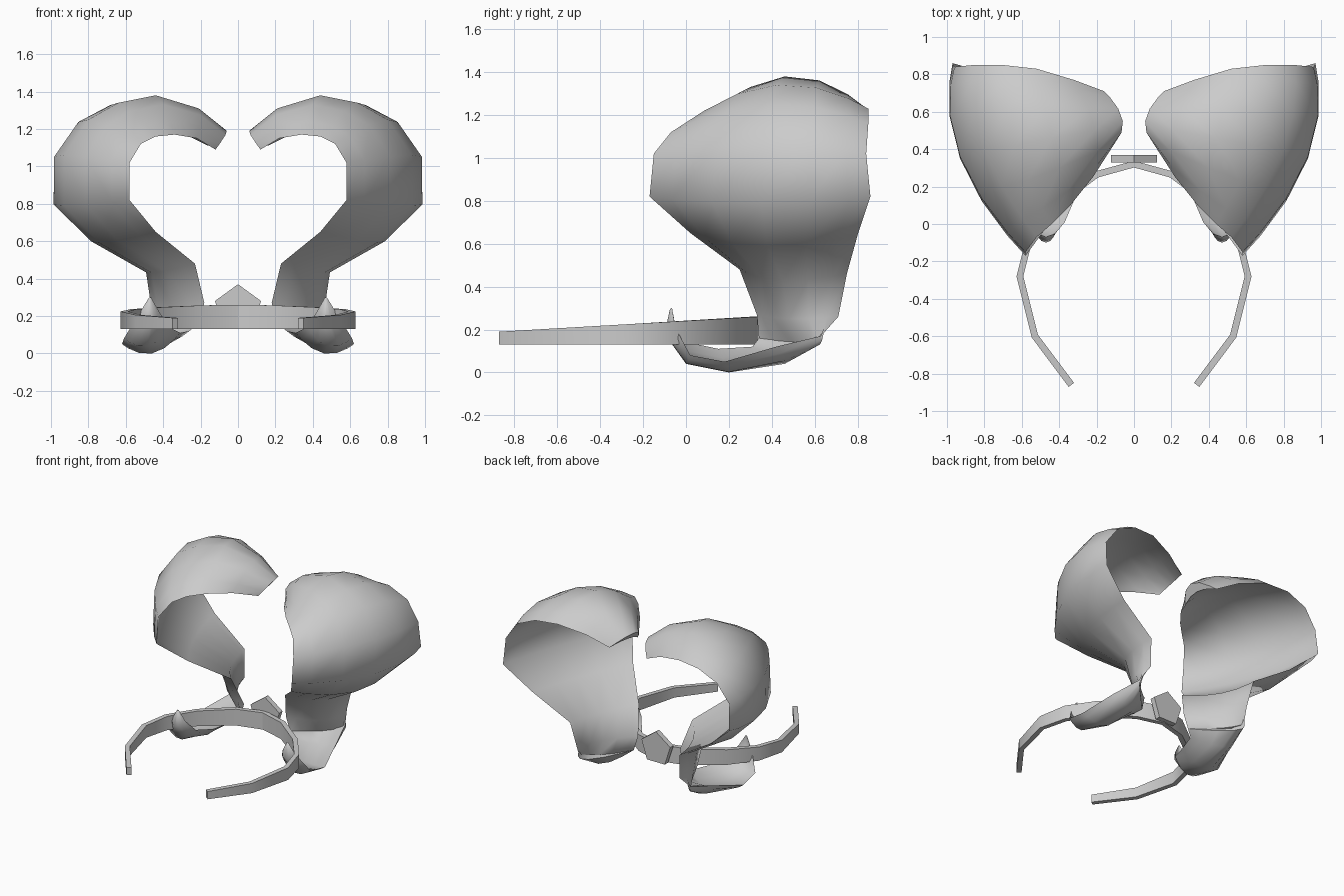
import bpy, bmesh, math
from mathutils import Vector

if "Cube" in bpy.data.objects:
    bpy.data.objects.remove(bpy.data.objects["Cube"])


def loft(name, rings, angle, mirror=True):
    """Skin closed rings of equal size, cap both ends, optionally mirror over x."""
    bm = bmesh.new()
    loops = [[bm.verts.new(p) for p in r] for r in rings]
    n = len(loops[0])
    for a, b in zip(loops, loops[1:]):
        for i in range(n):
            j = (i + 1) % n
            bm.faces.new((a[i], a[j], b[j], b[i]))
    bm.faces.new(loops[0][::-1])
    bm.faces.new(loops[-1])
    bmesh.ops.recalc_face_normals(bm, faces=bm.faces)
    me = bpy.data.meshes.new(name)
    bm.to_mesh(me)
    bm.free()
    ob = bpy.data.objects.new(name, me)
    bpy.context.collection.objects.link(ob)
    bpy.ops.object.select_all(action='DESELECT')
    ob.select_set(True)
    bpy.context.view_layer.objects.active = ob
    if mirror:
        m = ob.modifiers.new("mirror", 'MIRROR')
        m.use_clip = True
    bpy.ops.object.shade_smooth_by_angle(angle=math.radians(angle))
    return ob


def crescent(f, m, b, hollow=0.4):
    """Crescent section: front edge f, outer middle m, back edge b."""
    f, m, b = Vector(f), Vector(m), Vector(b)
    chord = lambda t: f.lerp(b, t)
    bulge = m - chord(0.5)
    at = lambda t, k: chord(t) + bulge * (k * 4 * t * (1 - t))
    outer = [at(t, 1) for t in (0, 0.1, 0.28, 0.5, 0.72, 0.9, 1)]
    inner = [at(t, hollow) for t in (0.93, 0.72, 0.5, 0.28, 0.07)]
    return outer + inner


# Curled horn shell: forward hook below, waist, broad flare, inward curl on top
sections = [
    ((.465, -.065, .30), (.47, -.075, .295), (.475, -.065, .30)),
    ((.42, -.05, .22), (.47, -.10, .18), (.53, -.05, .21)),
    ((.37, .01, .14), (.48, .00, .04), (.61, .02, .08)),
    ((.31, .15, .11), (.46, .20, .00), (.62, .18, .05)),
    ((.26, .31, .12), (.43, .46, .04), (.55, .42, .12)),
    ((.21, .34, .16), (.43, .58, .12), (.48, .63, .17)),
    ((.18, .33, .27), (.43, .48, .25), (.44, .71, .26)),
    ((.23, .25, .48), (.46, .45, .43), (.47, .75, .46)),
    ((.44, .02, .65), (.74, .38, .59), (.76, .80, .64)),
    ((.58, -.17, .82), (.93, .35, .79), (.97, .86, .82)),
    ((.58, -.15, 1.02), (.93, .36, 1.06), (.96, .84, 1.02)),
    ((.52, -.07, 1.12), (.80, .40, 1.25), (.86, .85, 1.16)),
    ((.44, 0.0, 1.16), (.64, .42, 1.34), (.70, .85, 1.23)),
    ((.34, .10, 1.17), (.44, .46, 1.38), (.52, .83, 1.24)),
    ((.22, .25, 1.15), (.21, .50, 1.31), (.32, .77, 1.19)),
    ((.12, .42, 1.09), (.06, .55, 1.19), (.16, .71, 1.11)),
]
loft("horn_shell", [crescent(*s) for s in sections], 60)

# Head band: flat bottom, tapering in height toward the open front ends
path = [(0, .32), (.2, .265), (.42, .10), (.56, -.08), (.61, -.28), (.53, -.6), (.335, -.86)]
rings = []
for i, (x, y) in enumerate(path):
    a, b = Vector(path[max(i - 1, 0)]), Vector(path[min(i + 1, len(path) - 1)])
    d = (b - a).normalized()
    n = Vector((0, 1)) if i == 0 else Vector((-d.y, d.x))
    h = 0.018
    top = 0.19 + 0.07 * (y + .86) / 1.18
    p, q = Vector((x, y)) + n * h, Vector((x, y)) - n * h
    rings.append([(p.x, p.y, .13), (p.x, p.y, top), (q.x, q.y, top), (q.x, q.y, .13)])
band = loft("head_band", rings, 40)

# Pentagonal plate behind the band
pent = [(0.13 * math.sin(math.tau * k / 5), 0.24 + 0.13 * math.cos(math.tau * k / 5)) for k in range(5)]
loft("back_plate", [[(x, y, z) for x, z in pent] for y in (.33, .37)], 30, mirror=False)
